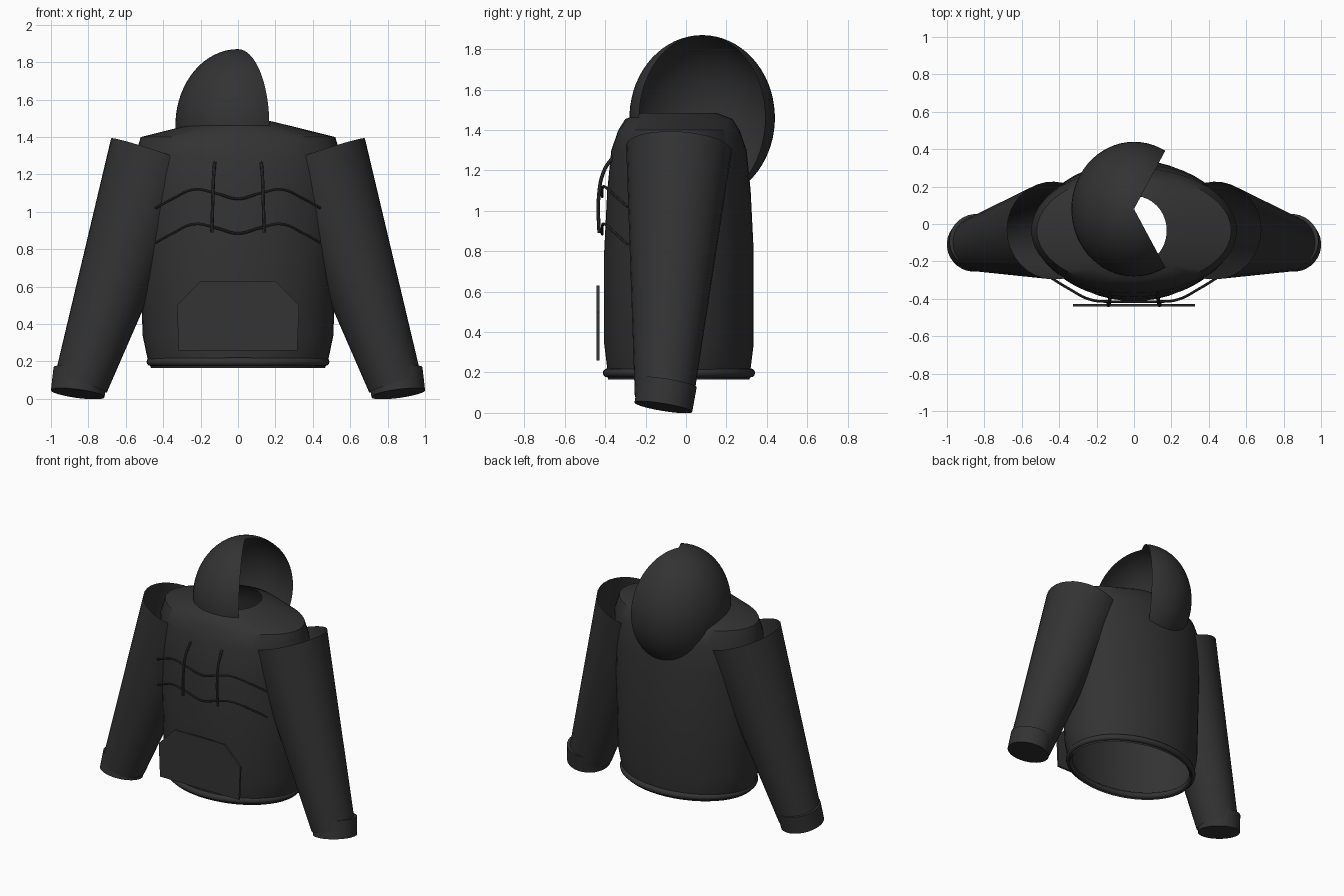
import bpy, bmesh, math
from mathutils import Vector

if "Cube" in bpy.data.objects:
    bpy.data.objects.remove(bpy.data.objects["Cube"], do_unlink=True)

fabric = bpy.data.materials.new("charcoal fabric")
fabric.use_nodes = True
GREY = (0.033, 0.033, 0.033, 1)
fabric.diffuse_color = GREY
fabric.node_tree.nodes["Principled BSDF"].inputs["Base Color"].default_value = GREY


def finish(name, bm, angle=40):
    mesh = bpy.data.meshes.new(name)
    bmesh.ops.recalc_face_normals(bm, faces=bm.faces)
    bm.to_mesh(mesh)
    bm.free()
    obj = bpy.data.objects.new(name, mesh)
    bpy.context.collection.objects.link(obj)
    mesh.materials.append(fabric)
    bpy.ops.object.select_all(action="DESELECT")
    obj.select_set(True)
    bpy.context.view_layer.objects.active = obj
    bpy.ops.object.shade_smooth_by_angle(angle=math.radians(angle))
    return obj


def loft(name, rings, closed=True, capped=False, loop=False, angle=40):
    """Skin a list of rings, each a list of points."""
    bm = bmesh.new()
    rows = [[bm.verts.new(p) for p in ring] for ring in rings]
    pairs = list(zip(rows, rows[1:]))
    if loop:
        pairs.append((rows[-1], rows[0]))
    for a, b in pairs:
        n = len(a)
        for i in range(n if closed else n - 1):
            j = (i + 1) % n
            bm.faces.new((a[i], a[j], b[j], b[i]))
    if capped:
        bm.faces.new(rows[0])
        bm.faces.new(rows[-1])
    return finish(name, bm, angle)


def ellipse(rx, ry, cy, z, n=48):
    return [(rx * math.cos(2 * math.pi * i / n),
             cy + ry * math.sin(2 * math.pi * i / n), z) for i in range(n)]


def tapered_tube(name, start, end, r1, r2, capped=False, n=32):
    start, end = Vector(start), Vector(end)
    turn = (end - start).to_track_quat("Z", "Y")
    rings = []
    for centre, r in ((start, r1), (end, r2)):
        rings.append([centre + turn @ Vector((r * math.cos(2 * math.pi * i / n),
                                              r * math.sin(2 * math.pi * i / n), 0))
                      for i in range(n)])
    return loft(name, rings, capped=capped)


def cord(name, points, radius):
    """Round cord through smooth points, turned into a mesh."""
    curve = bpy.data.curves.new(name, "CURVE")
    curve.dimensions = "3D"
    curve.bevel_depth = radius
    curve.bevel_resolution = 2
    curve.use_fill_caps = True
    spline = curve.splines.new("BEZIER")
    spline.bezier_points.add(len(points) - 1)
    for bp, co in zip(spline.bezier_points, points):
        bp.co = co
        bp.handle_left_type = bp.handle_right_type = "AUTO"
    temp = bpy.data.objects.new(name + " path", curve)
    bpy.context.collection.objects.link(temp)
    graph = bpy.context.evaluated_depsgraph_get()
    mesh = bpy.data.meshes.new_from_object(temp.evaluated_get(graph))
    bpy.data.objects.remove(temp, do_unlink=True)
    bm = bmesh.new()
    bm.from_mesh(mesh)
    bpy.data.meshes.remove(mesh)
    return finish(name, bm)


# Body: open shell from hem to neck hole (half width, half depth, height)
body = [(0.465, 0.35, 0.165), (0.485, 0.355, 0.22), (0.51, 0.37, 0.34),
        (0.525, 0.37, 0.8), (0.54, 0.355, 1.1), (0.55, 0.335, 1.3),
        (0.52, 0.30, 1.4), (0.30, 0.265, 1.455), (0.175, 0.185, 1.485)]
loft("body", [ellipse(rx, ry, -0.035, z) for rx, ry, z in body])

# Hem: rounded band around the bottom opening
hem = []
for k in range(12):
    a = 2 * math.pi * k / 12
    out = 0.022 * math.cos(a)
    hem.append(ellipse(0.467 + out, 0.355 + out, -0.035, 0.198 + 0.022 * math.sin(a)))
loft("hem", hem, loop=True)

# Hood: ellipsoid shell with an open wedge on one side
hood = []
for i in range(29):
    tilt = math.radians(0.5 + 152 * i / 28)
    ring = []
    for k in range(41):
        a = math.radians(60 + 240 * k / 40)
        ring.append((0.335 * math.sin(tilt) * math.cos(a),
                     0.08 + 0.36 * math.sin(tilt) * math.sin(a),
                     1.46 + 0.41 * math.cos(tilt)))
    hood.append(ring)
loft("hood", hood, closed=False)

# Sleeves, cuffs and drawstrings, mirrored left and right
for side, s in (("left", 1), ("right", -1)):
    tapered_tube(side + "_sleeve", (s * 0.43, -0.035, 1.31),
                 (s * 0.84, -0.108, 0.08), 0.262, 0.146)
    tapered_tube(side + "_cuff", (s * 0.841, -0.092, 0.15),
                 (s * 0.857, -0.112, 0.028), 0.147, 0.145, capped=True)
    cord(side + "_drawstring",
         [(s * 0.123, -0.35, 1.28), (s * 0.13, -0.405, 1.2),
          (s * 0.135, -0.433, 1.06), (s * 0.14, -0.43, 0.89)], 0.009)

# Wavy seams across the chest
for name, drop in (("upper_seam", 0), ("lower_seam", 0.185)):
    half = [(0.44, -0.29, 1.02), (0.35, -0.345, 1.07),
            (0.23, -0.405, 1.12), (0.12, -0.415, 1.1)]
    path = ([(-x, y, z - drop) for x, y, z in half] + [(0, -0.415, 1.07 - drop)]
            + [(x, y, z - drop) for x, y, z in reversed(half)])
    cord(name, path, 0.007)

# Front pocket: flat plate with clipped upper corners
outline = [(0.317, 0.26), (0.327, 0.5), (0.2, 0.63)]
outline += [(-x, z) for x, z in reversed(outline)]
loft("front_pocket", [[(x, y, z) for x, z in outline] for y in (-0.442, -0.428)],
     capped=True, angle=20)
